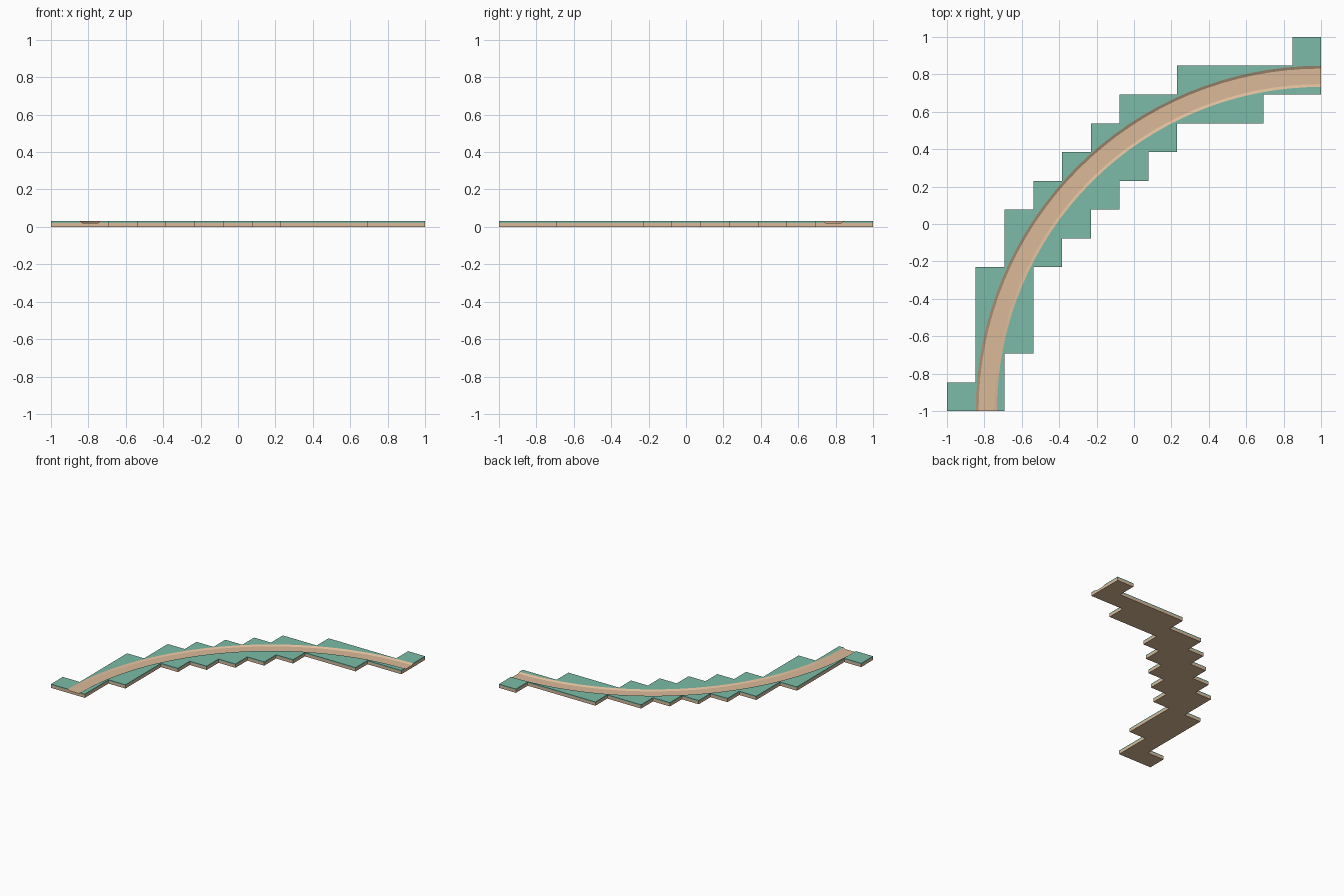
import bpy, bmesh, math

if "Cube" in bpy.data.objects:
    bpy.data.objects.remove(bpy.data.objects["Cube"])

CELL = 2 / 13             # staircase step
TOP, FLOOR = 0.031, 0.0215  # grass height, path floor height
R_OUT, R_IN, LIP = 1.846, 1.733, 0.015
SEG = 32


def material(name, color):
    m = bpy.data.materials.new(name)
    m.diffuse_color = (*color, 1)
    m.use_nodes = True
    m.node_tree.nodes["Principled BSDF"].inputs["Base Color"].default_value = m.diffuse_color
    return m


def make_part(name, faces, mat):
    bm = bmesh.new()
    for pts in faces:
        bm.faces.new([bm.verts.new(p) for p in pts])
    bmesh.ops.remove_doubles(bm, verts=bm.verts, dist=1e-5)
    bmesh.ops.triangulate(bm, faces=[f for f in bm.faces if len(f.verts) > 4])
    me = bpy.data.meshes.new(name)
    bm.to_mesh(me)
    bm.free()
    me.materials.append(mat)
    ob = bpy.data.objects.new(name, me)
    bpy.context.collection.objects.link(ob)
    return ob


def stairs(half):
    # complete a staircase by mirroring it across the diagonal
    cells = half + [(13 - j, 13 - i) for i, j in reversed(half[:-1])]
    return [(-1 + i * CELL, -1 + j * CELL) for i, j in cells]


def arc(r):
    return [(1 - r * math.cos(t), -1 + r * math.sin(t))
            for t in (k * math.pi / 2 / SEG for k in range(SEG + 1))]


def flat(pts, z):
    return [(x, y, z) for x, y in pts]


def walls(pts, z0, z1):
    # vertical quads, outside on the left of the direction of travel
    return [[(*b, z0), (*a, z0), (*a, z1), (*b, z1)] for a, b in zip(pts, pts[1:])]


def strip(outer, zo, inner, zi):
    return [[(*outer[k], zo), (*inner[k], zi), (*inner[k + 1], zi), (*outer[k + 1], zo)]
            for k in range(len(outer) - 1)]


green = material("grass_green", (0.20, 0.50, 0.39))
tan = material("dirt_tan", (0.71, 0.49, 0.32))

outer_edge = stairs([(0, 0), (0, 1), (1, 1), (1, 5), (2, 5), (2, 7), (3, 7),
                     (3, 8), (4, 8), (4, 9)])
inner_edge = stairs([(2, 0), (2, 2), (3, 2), (3, 5), (4, 5), (4, 6), (5, 6),
                     (5, 7), (6, 7)])
a_out, a_in = arc(R_OUT), arc(R_IN)
f_out, f_in = arc(R_OUT - LIP), arc(R_IN + LIP)

# grass on the outside of the bend
chain = [a_out[0]] + outer_edge + [a_out[-1]]
make_part("outer_grass",
          [flat(outer_edge[::-1] + a_out, TOP)] + walls(chain, FLOOR, TOP), green)

# grass on the inside of the bend
chain = [a_in[-1]] + inner_edge[::-1] + [a_in[0]]
make_part("inner_grass",
          [flat(a_in[::-1] + inner_edge, TOP)] + walls(chain, FLOOR, TOP), green)

# sunken path with sloped lips and small end caps
path = strip(a_out, TOP, f_out, FLOOR)
path += strip(f_out, FLOOR, f_in, FLOOR)
path += strip(f_in, FLOOR, a_in, TOP)
for k, step in ((0, 1), (-1, -1)):
    path.append([(*a_out[k], TOP), (*a_out[k], FLOOR), (*f_out[k], FLOOR)][::step])
    path.append([(*a_in[k], TOP), (*f_in[k], FLOOR), (*a_in[k], FLOOR)][::step])
make_part("path", path, tan)

# dirt base: side walls and underside
loop = outer_edge + inner_edge[::-1]
make_part("dirt_base", [flat(loop, 0)] + walls(loop + loop[:1], 0, FLOOR), tan)
